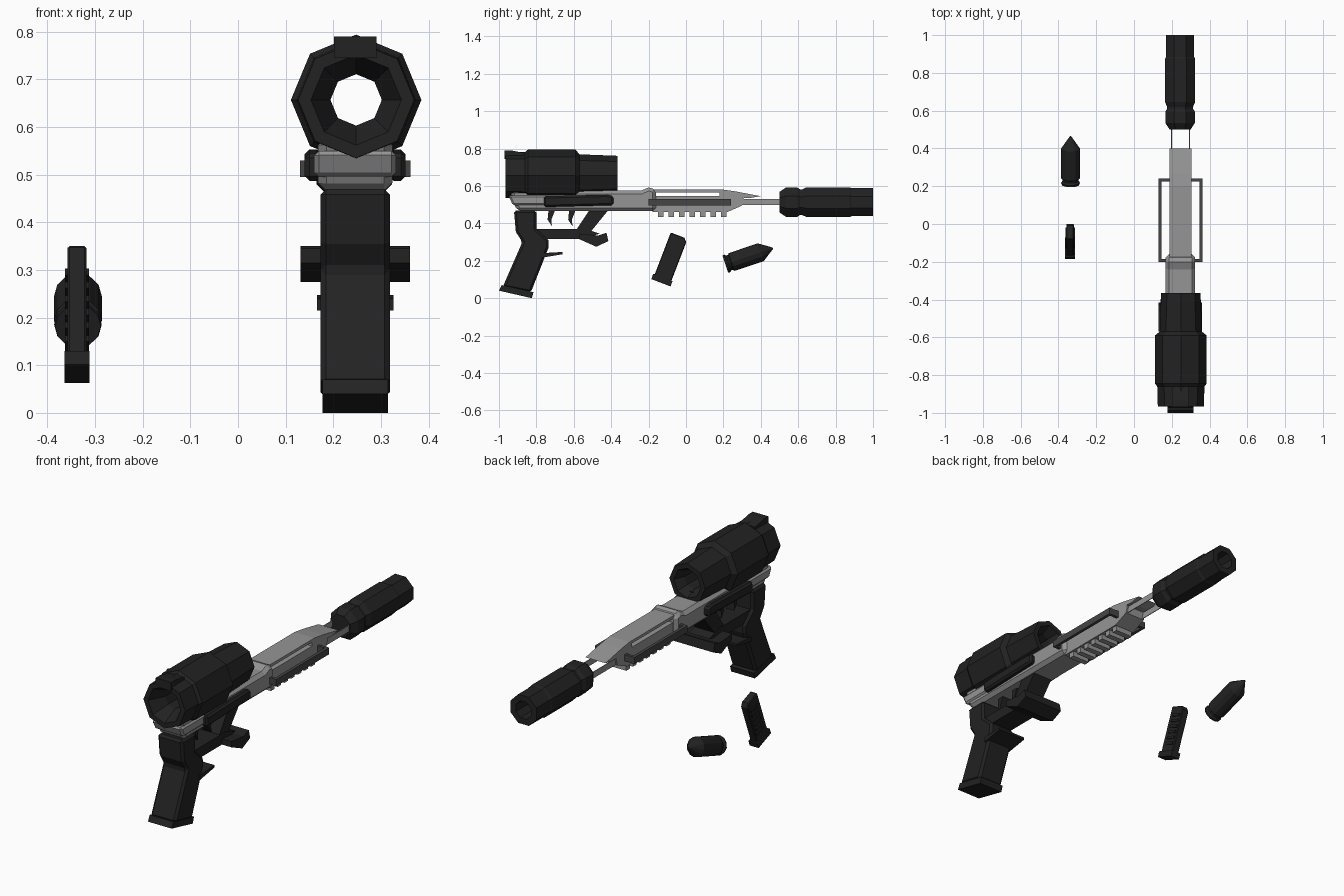
import bpy, bmesh, math
from mathutils import Matrix, Vector

CX = 0.246  # centre plane of the pistol


def material(name, v):
    m = bpy.data.materials.new(name)
    m.diffuse_color = (v, v, v, 1)
    return m


DARK = material("dark_polymer", 0.016)
MID = material("mid_steel", 0.06)
GREY = material("grey_steel", 0.3)


def finish(name, bm, mat, matrix=None):
    bmesh.ops.recalc_face_normals(bm, faces=bm.faces)
    me = bpy.data.meshes.new(name)
    bm.to_mesh(me)
    bm.free()
    me.materials.append(mat)
    ob = bpy.data.objects.new(name, me)
    bpy.context.collection.objects.link(ob)
    if matrix:
        ob.matrix_world = matrix
    return ob


def plate(name, pts, half, mat, cx=CX, bevel=0, matrix=None):
    """Side profile (y, z) extruded symmetrically along x."""
    bm = bmesh.new()
    f = bm.faces.new([bm.verts.new((cx - half, y, z)) for y, z in pts])
    r = bmesh.ops.extrude_face_region(bm, geom=[f])
    new = [v for v in r["geom"] if isinstance(v, bmesh.types.BMVert)]
    bmesh.ops.translate(bm, verts=new, vec=(2 * half, 0, 0))
    ob = finish(name, bm, mat, matrix)
    if bevel:
        b = ob.modifiers.new("bevel", "BEVEL")
        b.width, b.segments, b.angle_limit = bevel, 1, math.radians(50)
    return ob


def box(name, x, y, z, mat, bevel=0, matrix=None):
    pts = [(y[0], z[0]), (y[1], z[0]), (y[1], z[1]), (y[0], z[1])]
    return plate(name, pts, (x[1] - x[0]) / 2, mat, (x[0] + x[1]) / 2, bevel, matrix)


def lathe(name, prof, n, mat, matrix, turn=0, loop=False):
    """Revolve (radius, y) points around the y axis."""
    bm = bmesh.new()
    rings = []
    for r, y in prof:
        rings.append([bm.verts.new((r * math.cos(turn + i * math.tau / n), y,
                                    r * math.sin(turn + i * math.tau / n))) for i in range(n)])
    pairs = list(zip(rings, rings[1:])) + ([(rings[-1], rings[0])] if loop else [])
    for a, b in pairs:
        for i in range(n):
            j = (i + 1) % n
            bm.faces.new((a[i], a[j], b[j], b[i]))
    if not loop:
        bm.faces.new(rings[0])
        bm.faces.new(rings[-1])
    return finish(name, bm, mat, matrix)


# Scope: stepped octagonal tube, hollow all the way through
lathe("scope", [(0.122, -0.965), (0.125, -0.86), (0.137, -0.845), (0.137, -0.59), (0.112, -0.57),
                (0.104, -0.365), (0.078, -0.365), (0.054, -0.42), (0.054, -0.88), (0.095, -0.965)],
      8, DARK, Matrix.Translation((CX + 0.002, 0, 0.657)), 0, True)
# Eyecup lips at the top and bottom of the scope
plate("scope_top_lip", [(-0.97, 0.745), (-0.97, 0.79), (-0.935, 0.79), (-0.86, 0.775), (-0.86, 0.745)], 0.045, DARK)
plate("scope_mount", [(-0.86, 0.56), (-0.86, 0.60), (-0.40, 0.60), (-0.40, 0.56)], 0.05, DARK)

# Receiver with curved back
plate("receiver", [(-0.945, 0.58), (-0.93, 0.54), (-0.92, 0.505), (-0.90, 0.465), (-0.16, 0.465),
                   (-0.16, 0.58), (-0.20, 0.592), (-0.24, 0.575), (-0.5, 0.575)], 0.078, GREY, bevel=0.018)
plate("receiver_rear_step", [(-0.95, 0.55), (-0.925, 0.495), (-0.74, 0.495), (-0.74, 0.55)], 0.086, GREY, bevel=0.01)

# Slide: upper plate with sloping nose, and lower body
plate("slide_top", [(-0.18, 0.58), (0.20, 0.58), (0.27, 0.57), (0.40, 0.545), (0.34, 0.535),
                    (0.18, 0.545), (0.18, 0.565), (-0.18, 0.565)], 0.058, GREY)
plate("slide_body", [(-0.18, 0.545), (0.30, 0.545), (0.31, 0.53), (0.30, 0.495),
                     (0.22, 0.46), (-0.18, 0.46)], 0.058, GREY)

# Accessory rail under the slide
for i in range(7):
    y = -0.15 + i * 0.056
    box("rail_tooth", (CX - 0.05, CX + 0.05), (y, y + 0.03), (0.433, 0.465), GREY)

for s in (-1, 1):
    # Thin barrel guide strips
    a, b = sorted((CX + s * 0.046, CX + s * 0.050))
    box("barrel_strip", (a, b), (0.25, 0.52), (0.497, 0.53), GREY)
    # Side handles: long bar with two end posts
    a, b = sorted((CX + s * 0.100, CX + s * 0.116))
    box("side_handle", (a, b), (-0.20, 0.24), (0.495, 0.53), MID)
    a, b = sorted((CX + s * 0.05, CX + s * 0.110))
    for y in (-0.20, 0.225):
        box("handle_post", (a, b), (y, y + 0.015), (0.495, 0.53), MID)
    # Dark side panels on the receiver
    a, b = sorted((CX + s * 0.07, CX + s * 0.106))
    plate("side_panel", [(-0.76, 0.487), (-0.76, 0.545), (-0.42, 0.553), (-0.388, 0.545), (-0.388, 0.497)],
          (b - a) / 2, DARK, (a + b) / 2, 0.01)

# Suppressor with a bore at the muzzle
lathe("suppressor", [(0.06, 0.50), (0.085, 0.535), (0.085, 0.595), (0.074, 0.61), (0.074, 0.62),
                     (0.086, 0.645), (0.086, 0.875), (0.081, 0.885), (0.081, 1.0), (0.048, 1.0),
                     (0.044, 0.85)], 8, DARK, Matrix.Translation((CX - 0.002, 0, 0.513)), math.pi / 8)

# Grip and floor plate
plate("grip", [(-0.92, 0.47), (-0.91, 0.355), (-0.875, 0.30), (-0.98, 0.06), (-0.83, 0.03),
               (-0.735, 0.27), (-0.735, 0.31), (-0.80, 0.37), (-0.80, 0.47)], 0.073, DARK, bevel=0.012)
plate("grip_base", [(-1.0, 0.04), (-0.985, 0.07), (-0.815, 0.032), (-0.825, 0.0)], 0.069, DARK)
plate("grip_spur", [(-0.78, 0.215), (-0.66, 0.235), (-0.66, 0.247), (-0.78, 0.24)], 0.08, DARK)

# Trigger guard, front strut and winged fore stop
plate("trigger_guard", [(-0.82, 0.315), (-0.56, 0.315), (-0.46, 0.345), (-0.54, 0.37), (-0.82, 0.37)], 0.06, DARK)
plate("guard_strut", [(-0.60, 0.345), (-0.53, 0.33), (-0.42, 0.465), (-0.52, 0.465)], 0.055, DARK)
plate("fore_stop", [(-0.57, 0.345), (-0.57, 0.315), (-0.48, 0.275), (-0.415, 0.305),
                    (-0.425, 0.35), (-0.47, 0.335)], 0.115, DARK)
for y in (-0.735, -0.625):
    plate("trigger", [(y, 0.47), (y - 0.005, 0.42), (y + 0.018, 0.385), (y + 0.015, 0.42),
                      (y + 0.035, 0.47)], 0.025, DARK)

# Loose magazine, tilted forward
M = Matrix.Translation((-0.338, -0.085, 0.208)) @ Matrix.Rotation(math.radians(-21), 4, "X")
plate("magazine", [(-0.048, -0.13), (0.048, -0.13), (0.048, 0.115), (0.03, 0.135), (-0.048, 0.135)],
      0.02, DARK, 0, 0.004, M)
box("magazine_base", (-0.026, 0.026), (-0.056, 0.054), (-0.135, -0.105), DARK, matrix=M)
for i in range(6):
    z = -0.07 + i * 0.03
    box("magazine_rib", (-0.025, 0.025), (-0.02, 0.035), (z, z + 0.014), DARK, matrix=M)

# Loose round, nose up
R = Matrix.Translation((-0.336, 0.21, 0.182)) @ Matrix.Rotation(math.radians(18.5), 4, "X")
lathe("round", [(0.048, 0), (0.05, 0.01), (0.042, 0.02), (0.042, 0.03), (0.05, 0.035),
                (0.05, 0.20), (0.004, 0.268)], 12, DARK, R)
